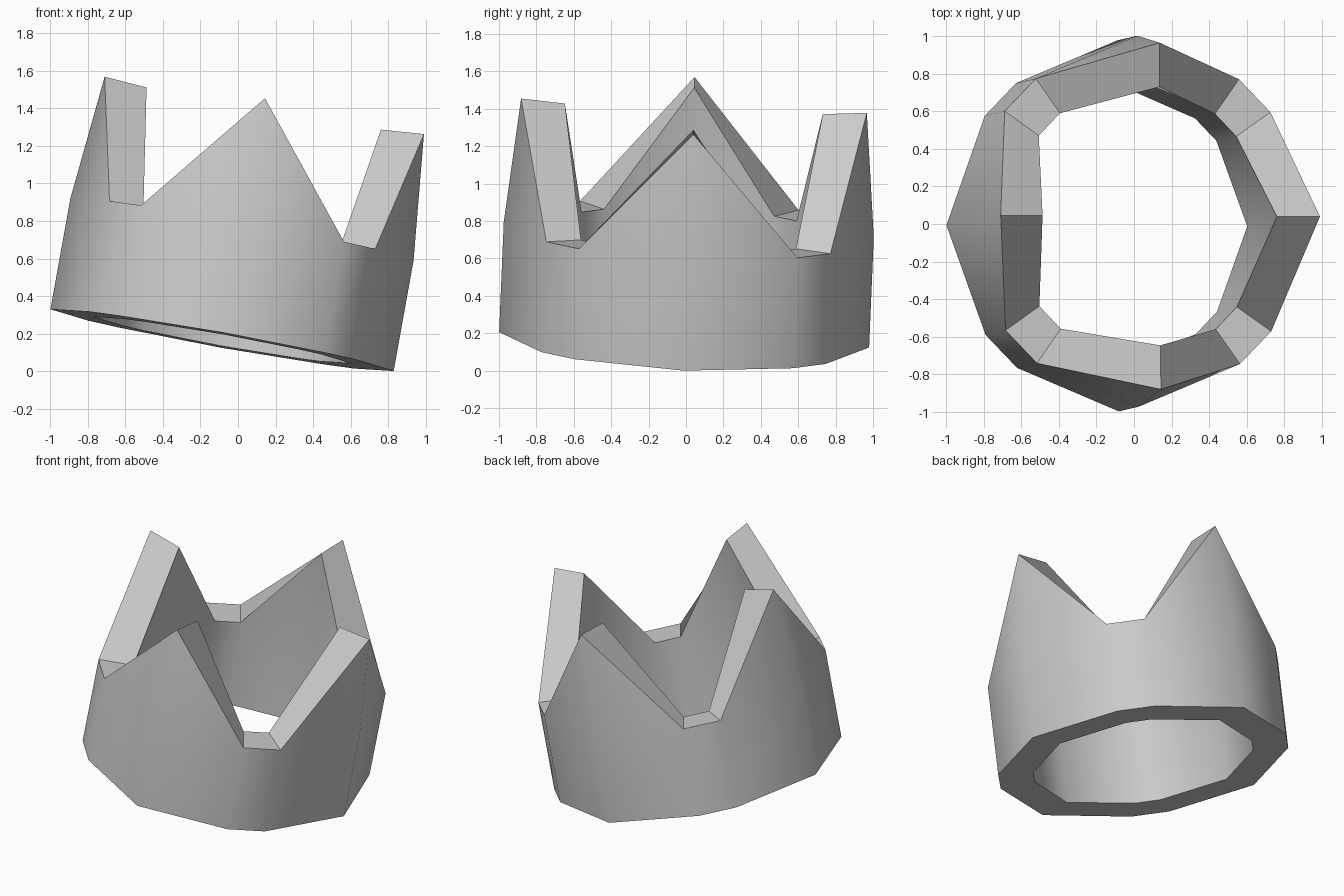
import bpy
import bmesh
from mathutils import Matrix, Vector

cube = bpy.data.objects.get("Cube")
if cube:
    bpy.data.objects.remove(cube, do_unlink=True)

# Half of each twelve-sided outline; every third corner carries a point
OUTER = [(.93, 0), (.72, .585), (.55, .76), (0, .99), (-.55, .76), (-.72, .585)]
INNER = [(.70, 0), (.535, .455), (.42, .575), (0, .755), (-.42, .575), (-.535, .455)]
LEAN = .065  # how far the points lean inward


def full_ring(half):
    return [Vector((x, y, 0)) for x, y in half + [(-x, -y) for x, y in half]]


def build_wall(bm, half, band_height, tip_height):
    """Smooth band with triangular points; returns its lower and upper edge loops."""
    ring = full_ring(half)
    count = len(ring)
    low = [bm.verts.new(p) for p in ring]
    band = [bm.verts.new(p + Vector((0, 0, band_height))) for p in ring]
    rim = list(band)
    for i in range(0, count, 3):
        p = ring[i] - ring[i].normalized() * LEAN
        rim[i] = bm.verts.new((p.x, p.y, tip_height))
    for i in range(count):
        j = (i + 1) % count
        faces = [bm.faces.new((low[i], low[j], band[j], band[i]))]
        if i % 3 == 0:
            faces.append(bm.faces.new((band[i], band[j], rim[i])))
        elif j % 3 == 0:
            faces.append(bm.faces.new((band[i], band[j], rim[j])))
        for face in faces:
            face.smooth = True
    return low, rim


def bridge(bm, a, b):
    """Flat faces joining two loops, with crisp edges."""
    for i in range(len(a)):
        j = (i + 1) % len(a)
        face = bm.faces.new((a[i], a[j], b[j], b[i]))
        face.smooth = False
        for edge in face.edges:
            edge.smooth = False


# Crown: outer wall, inner wall, base and notched rim
bm = bmesh.new()
outer_low, outer_rim = build_wall(bm, OUTER, .60, 1.273)
inner_low, inner_rim = build_wall(bm, INNER, .595, 1.256)
bridge(bm, outer_low, inner_low)
bridge(bm, outer_rim, inner_rim)
bmesh.ops.recalc_face_normals(bm, faces=bm.faces)

# Tilt the crown so it rests on one edge of its base
tilt = Vector((0, 0, 1)).rotation_difference(Vector((.18, .042, 1)))
bm.transform(Matrix.Translation((-.085, -.01, 0)) @ tilt.to_matrix().to_4x4())
lowest = min(v.co.z for v in bm.verts)
bmesh.ops.translate(bm, verts=bm.verts, vec=(0, 0, -lowest))

mesh = bpy.data.meshes.new("crown")
bm.to_mesh(mesh)
bm.free()
crown = bpy.data.objects.new("crown", mesh)
bpy.context.collection.objects.link(crown)

# Plain grey finish
grey = bpy.data.materials.new("light_grey")
grey.use_nodes = True
colour = (.6, .6, .6, 1)
grey.diffuse_color = colour
grey.node_tree.nodes["Principled BSDF"].inputs["Base Color"].default_value = colour
mesh.materials.append(grey)
